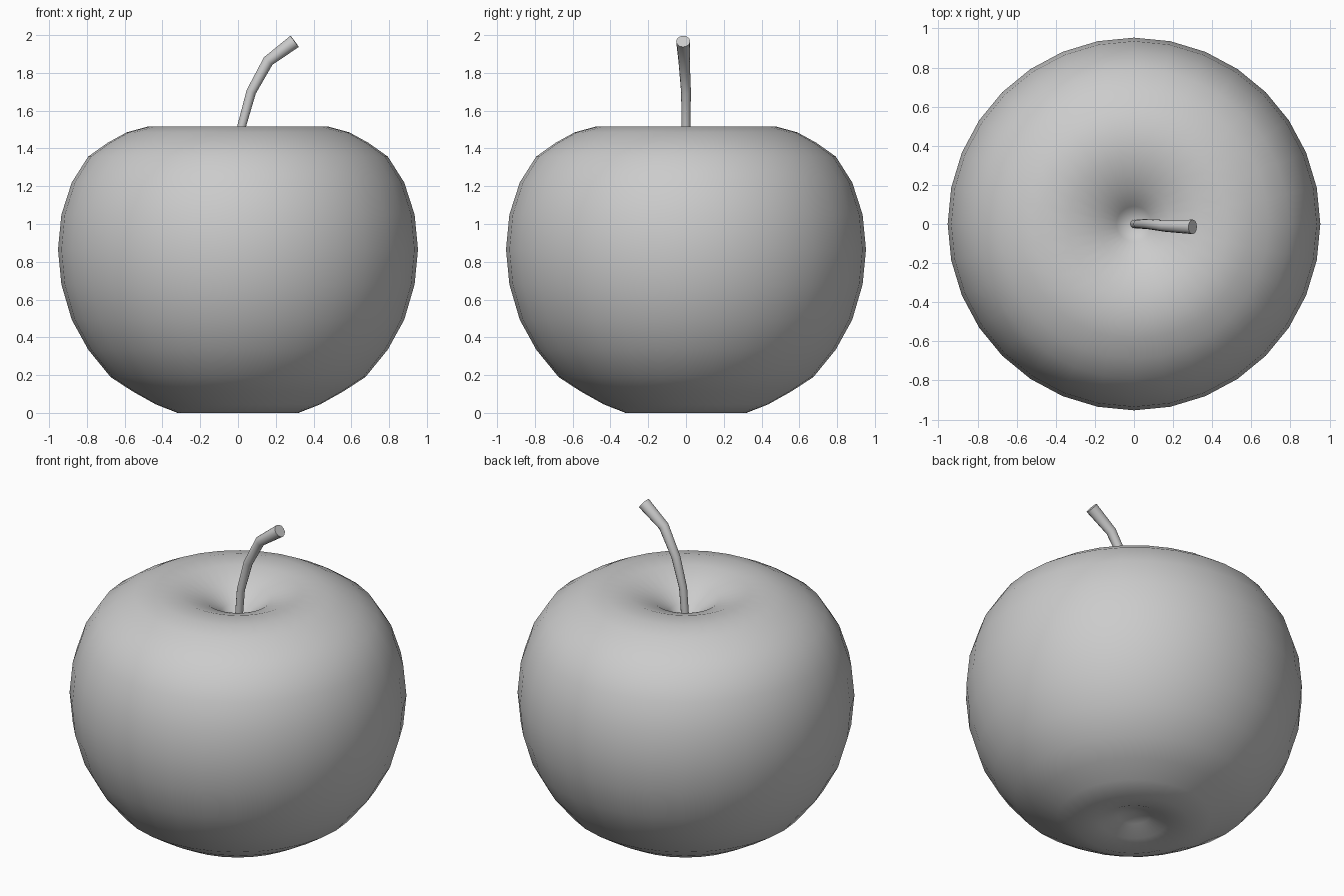
import bpy, bmesh
from math import pi, radians

if "Cube" in bpy.data.objects:
    bpy.data.objects.remove(bpy.data.objects["Cube"])

# Half profile of the fruit (radius, height), bottom dimple to top dimple
PROFILE = [(0, 0.085), (0.09, 0.06), (0.186, 0.02), (0.32, 0.0), (0.435, 0.045),
           (0.56, 0.115), (0.675, 0.19), (0.793, 0.335), (0.88, 0.493),
           (0.935, 0.68), (0.953, 0.865), (0.935, 1.05), (0.88, 1.22),
           (0.793, 1.357), (0.69, 1.43), (0.59, 1.485), (0.48, 1.515),
           (0.34, 1.512), (0.186, 1.455), (0.09, 1.385), (0, 1.29)]

# Stem path: x, y, z, thickness
STEM = [(0, 0, 1.27, 0.022), (0.02, 0, 1.52, 0.023), (0.07, 0, 1.70, 0.026),
        (0.16, -0.01, 1.863, 0.030), (0.30, -0.015, 1.967, 0.037)]


def lathe(name, profile, sides):
    bm = bmesh.new()
    verts = [bm.verts.new((r, 0, z)) for r, z in profile]
    edges = [bm.edges.new(pair) for pair in zip(verts, verts[1:])]
    bmesh.ops.spin(bm, geom=verts + edges, cent=(0, 0, 0), axis=(0, 0, 1),
                   angle=2 * pi, steps=sides)
    bmesh.ops.remove_doubles(bm, verts=bm.verts, dist=1e-4)
    bmesh.ops.recalc_face_normals(bm, faces=bm.faces)
    for face in bm.faces:
        face.smooth = True
    mesh = bpy.data.meshes.new(name)
    bm.to_mesh(mesh)
    bm.free()
    obj = bpy.data.objects.new(name, mesh)
    bpy.context.collection.objects.link(obj)
    return obj


def tapered_tube(name, path):
    curve = bpy.data.curves.new(name, 'CURVE')
    curve.dimensions = '3D'
    curve.bevel_depth = 1.0
    curve.bevel_resolution = 4
    curve.use_fill_caps = True
    spline = curve.splines.new('POLY')
    spline.points.add(len(path) - 1)
    for point, (x, y, z, r) in zip(spline.points, path):
        point.co = (x, y, z, 1)
        point.radius = r
    obj = bpy.data.objects.new(name, curve)
    bpy.context.collection.objects.link(obj)
    bpy.ops.object.select_all(action='DESELECT')
    obj.select_set(True)
    bpy.context.view_layer.objects.active = obj
    bpy.ops.object.convert(target='MESH')
    bpy.ops.object.shade_smooth_by_angle(angle=radians(50))
    return obj


# Fruit body with dimples at both ends
lathe("apple_body", PROFILE, 32)

# Curved stem that thickens towards its cut end
tapered_tube("stem", STEM)
